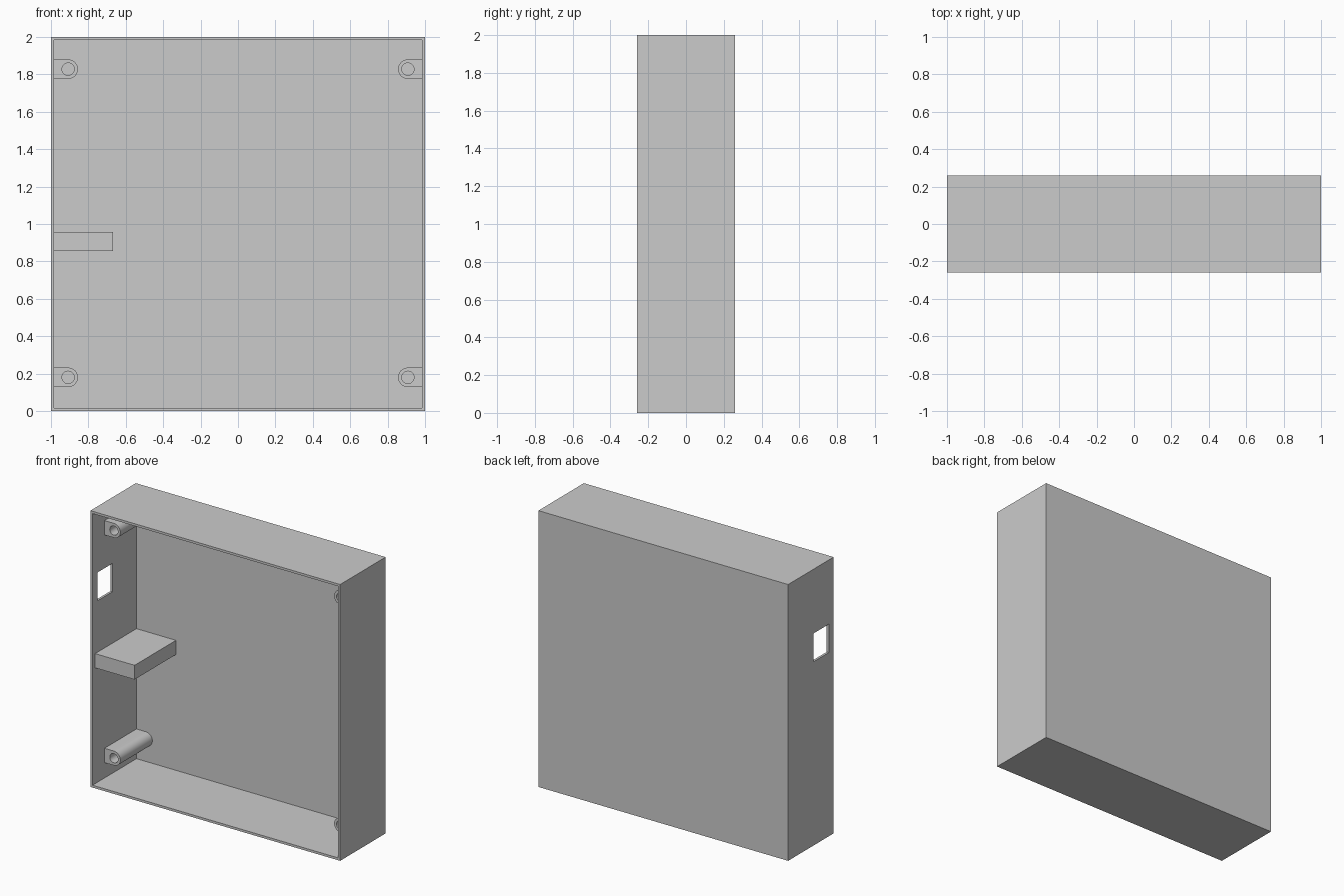
import bpy
import bmesh
import math

cube = bpy.data.objects.get("Cube")
if cube:
    bpy.data.objects.remove(cube, do_unlink=True)

HALF, DEPTH, WALL = 1.0, 0.26, 0.017
INNER = HALF - WALL
FLOOR_Y = DEPTH - WALL

grey = bpy.data.materials.new("plain grey")
grey.use_nodes = True
grey.diffuse_color = (0.6, 0.6, 0.6, 1)
grey.node_tree.nodes["Principled BSDF"].inputs["Base Color"].default_value = (0.6, 0.6, 0.6, 1)


def add_object(name, bm):
    bmesh.ops.recalc_face_normals(bm, faces=bm.faces)
    mesh = bpy.data.meshes.new(name)
    bm.to_mesh(mesh)
    bm.free()
    mesh.materials.append(grey)
    obj = bpy.data.objects.new(name, mesh)
    bpy.context.collection.objects.link(obj)
    return obj


def box(name, low, high):
    bm = bmesh.new()
    bmesh.ops.create_cube(bm, size=1)
    for v in bm.verts:
        v.co = [(a + b) / 2 + c * (b - a) for a, b, c in zip(low, high, v.co)]
    return add_object(name, bm)


def prism(name, outline, y0, y1):
    """Extrude an x-z outline along y."""
    bm = bmesh.new()
    face = bm.faces.new([bm.verts.new((x, y0, z)) for x, z in outline])
    made = bmesh.ops.extrude_face_region(bm, geom=[face])["geom"]
    for v in made:
        if isinstance(v, bmesh.types.BMVert):
            v.co.y = y1
    return add_object(name, bm)


def cut(obj, cutter):
    cutter.hide_render = True
    mod = obj.modifiers.new("cut", 'BOOLEAN')
    mod.operation, mod.solver, mod.object = 'DIFFERENCE', 'EXACT', cutter
    bpy.context.view_layer.objects.active = obj
    bpy.ops.object.modifier_apply(modifier=mod.name)
    bpy.data.objects.remove(cutter, do_unlink=True)


# Open-fronted case with a port through its right wall
case = box("case", (-HALF, -DEPTH, 0), (HALF, DEPTH, 2))
cut(case, box("cavity", (-INNER, -0.5, WALL), (INNER, FLOOR_Y, 2 - WALL)))
cut(case, box("port", (-1.1, -0.205, 1.33), (-0.9, -0.03, 1.535)))

# Inner shelf against the right wall
box("shelf", (-INNER - 0.005, -0.23, 0.855), (-0.667, FLOOR_Y + 0.005, 0.958))


# Screw posts: round on the inside, flat where they meet the side wall
def screw_post(name, side, z):
    cx, radius, bore, n = 0.908, 0.052, 0.033, 24
    outline = [(side * (INNER + 0.005), z - radius)]
    for i in range(n + 1):
        a = -math.pi / 2 + math.pi * i / n
        outline.append((side * (cx - radius * math.cos(a)), z + radius * math.sin(a)))
    outline.append((side * (INNER + 0.005), z + radius))
    post = prism(name, outline, -0.123, FLOOR_Y + 0.005)
    angles = [2 * math.pi * i / 32 for i in range(32)]
    hole = [(side * cx + bore * math.cos(a), z + bore * math.sin(a)) for a in angles]
    cut(post, prism("bore", hole, -0.2, FLOOR_Y))
    bpy.ops.object.select_all(action='DESELECT')
    post.select_set(True)
    bpy.context.view_layer.objects.active = post
    bpy.ops.object.shade_smooth_by_angle(angle=math.radians(30))


for side, side_name in ((-1, "right"), (1, "left")):
    for z, level in ((0.18, "lower"), (1.828, "upper")):
        screw_post(f"{level}_{side_name}_screw_post", side, z)
